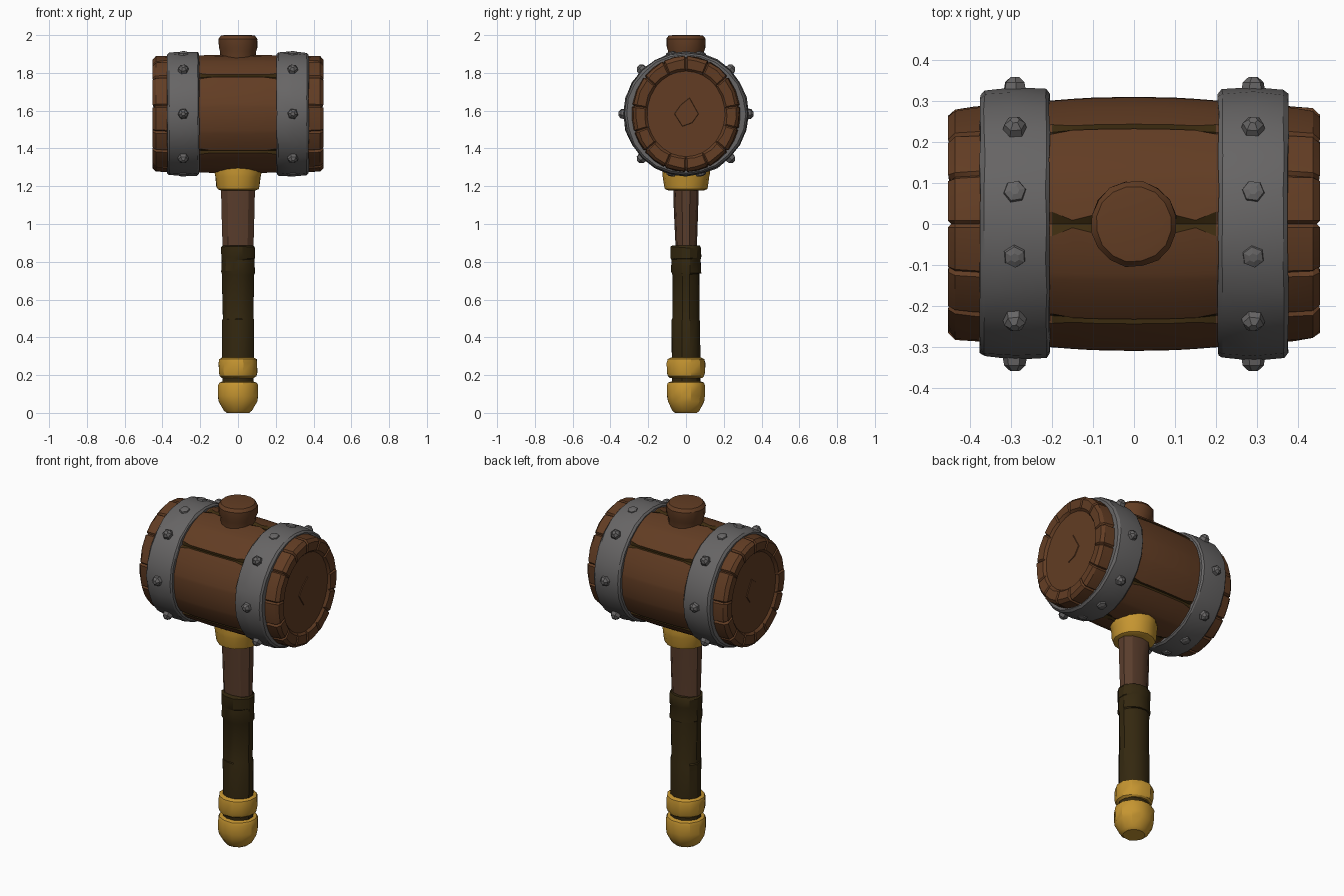
import bpy, bmesh, math, random
from mathutils import Matrix, Vector

if "Cube" in bpy.data.objects:
    bpy.data.objects.remove(bpy.data.objects["Cube"])

random.seed(4)
CZ = 1.583  # height of the head's axis


def material(name, rgb):
    m = bpy.data.materials.new(name)
    m.diffuse_color = (*rgb, 1)
    m.use_nodes = True
    m.node_tree.nodes["Principled BSDF"].inputs["Base Color"].default_value = m.diffuse_color
    return m


WOOD = material("barrel wood", (0.122, 0.046, 0.017))
HANDLE = material("handle wood", (0.100, 0.046, 0.025))
WRAP = material("dark leather", (0.034, 0.021, 0.005))
STAIN = material("seam stain", (0.045, 0.024, 0.005))
GOLD = material("gold", (0.56, 0.30, 0.030))
IRON = material("iron", (0.135, 0.130, 0.130))


def finish(name, bm, mats, angle=30):
    bmesh.ops.recalc_face_normals(bm, faces=bm.faces)
    me = bpy.data.meshes.new(name)
    bm.to_mesh(me)
    bm.free()
    for m in mats:
        me.materials.append(m)
    ob = bpy.data.objects.new(name, me)
    bpy.context.collection.objects.link(ob)
    bpy.ops.object.select_all(action='DESELECT')
    ob.select_set(True)
    bpy.context.view_layer.objects.active = ob
    bpy.ops.object.shade_smooth_by_angle(angle=math.radians(angle))
    return ob


def bridge(bm, a, b):
    n = len(a)
    return [bm.faces.new((a[i], a[(i + 1) % n], b[(i + 1) % n], b[i])) for i in range(n)]


def upright(name, profile, mat, sides=12, jitter=0.002, tilt=0.0):
    """Turned part about z; profile rows are (z, x radius, y radius)."""
    bm = bmesh.new()
    rings = []
    for k, (z, rx, ry) in enumerate(profile):
        slope = tilt * (-1) ** k if 0 < k < len(profile) - 1 else 0
        ring = []
        for i in range(sides):
            a = 2 * math.pi * (i + 0.5) / sides
            j = random.uniform(-jitter, jitter)
            ring.append(bm.verts.new(((rx + j) * math.cos(a), (ry + j) * math.sin(a),
                                      z + slope * math.cos(a + k))))
        rings.append(ring)
    for a, b in zip(rings, rings[1:]):
        bridge(bm, a, b)
    bm.faces.new(rings[0])
    bm.faces.new(rings[-1])
    return finish(name, bm, [mat])


# Barrel head: staves with grooved seams, notched rims and sunken ends
SEAMS = (40, 90, 140, 220, 270, 320)
NOTCHES = (8, 40, 65, 90, 115, 140, 172, 198, 220, 247, 270, 295, 320, 345)
HALF = [(0.0, .310, .313), (0.10, .308, .313), (0.15, .305, .312), (0.20, .301, .311),
        (0.30, .294, .309), (0.39, .286, .307), (0.435, .281, .304), (0.452, .264, .287),
        (0.449, .218, .238), (0.436, .206, .226)]


def barrel():
    columns = []  # (angle, seam offset sign, is groove centre, notch degrees)
    for n, d in enumerate(NOTCHES):
        nxt = NOTCHES[(n + 1) % len(NOTCHES)]
        span = (nxt - d) % 360
        columns += [(d, -1, False, d), (d, 0, True, d), (d, 1, False, d)]
        columns += [(d + span / 2, 0, False, None)]
    profile = [(-x, a, b, k) for k, (x, a, b) in reversed(list(enumerate(HALF)))][:-1]
    profile += [(x, a, b, k) for k, (x, a, b) in enumerate(HALF)]
    bm = bmesh.new()
    rings = []
    for x, ry, rz, k in profile:
        ring = []
        for d, side, centre, notch in columns:
            w = 0.028
            if notch in (90, 270):
                w = (0.03, 0.07, 0.03, 0.10)[k] if k < 4 else 0.03
            elif notch in SEAMS and k == 3:
                w = 0.06
            a = math.radians(d) + side * w
            depth = 0.0
            if centre and (notch in SEAMS or k in (5, 6, 7, 8)):
                depth = 0.010 if k < 9 else 0.0
            dx = -0.008 * math.copysign(1, x) if centre and k in (7, 8) else 0
            chip = random.uniform(-.003, .003) if k in (6, 7, 8) else 0
            ring.append(bm.verts.new((x + dx, (ry - depth + chip) * math.cos(a),
                                      CZ + (rz - depth + chip) * math.sin(a))))
        rings.append(ring)
    count = len(columns)
    for r in range(len(rings) - 1):
        middle = max(profile[r][3], profile[r + 1][3]) <= 3
        for i, f in enumerate(bridge(bm, rings[r], rings[r + 1])):
            pair = (columns[i], columns[(i + 1) % count])
            if middle and pair[0][3] == pair[1][3] and pair[0][3] in SEAMS:
                f.material_index = 1
    bm.faces.new(rings[0])
    bm.faces.new(rings[-1])
    return finish("barrel_head", bm, [WOOD, STAIN], 25)


barrel()

# Thin split-wood chip in the centre of each end
for s, side in ((-1, "left"), (1, "right")):
    bm = bmesh.new()
    outline = [(-.065, .0), (-.02, -.07), (.035, -.05), (.07, .0), (.02, .09), (-.03, .05)]
    inner = [bm.verts.new((s * 0.430, y, CZ + z)) for y, z in outline]
    outer = [bm.verts.new((s * 0.440, y * .92, CZ + z * .92)) for y, z in outline]
    bridge(bm, inner, outer)
    bm.faces.new(inner)
    bm.faces.new(outer)
    finish(side + "_end_chip", bm, [WOOD])

# Iron bands with rivets
BAND = [(.205, .290), (.205, .318), (.214, .326), (.290, .331), (.364, .324),
        (.375, .314), (.375, .280)]
RIVETS = [(d, 0.030) for d in (0, 45, 135, 180, 225, 315)]
RIVETS += [(d, 0.012) for d in (76, 104, 256, 284)]
for s, side in ((-1, "left"), (1, "right")):
    bm = bmesh.new()
    rings = []
    for x, r in BAND:
        ring = []
        for i in range(24):
            a = 2 * math.pi * i / 24
            rr = r + random.uniform(-.003, .003)
            ring.append(bm.verts.new((s * (x + random.uniform(-.002, .002)),
                                      rr * math.cos(a), CZ + rr * math.sin(a))))
        rings.append(ring)
    for k in range(len(rings)):
        bridge(bm, rings[k], rings[(k + 1) % len(rings)])
    finish(side + "_band", bm, [IRON], 25)

    bm = bmesh.new()
    for d, h in RIVETS:
        a = math.radians(d)
        out = Vector((0, math.cos(a), math.sin(a)))
        turn = out.to_track_quat('Z', 'Y').to_matrix().to_4x4()
        spin = Matrix.Rotation(random.uniform(0, 1), 4, 'Z')
        for lo, hi, r1, r2 in ((-.012, h * .55, .031, .026), (h * .55, h, .026, .011)):
            place = Matrix.Translation(Vector((s * .29, 0, CZ)) + out * (.328 + (lo + hi) / 2))
            bmesh.ops.create_cone(bm, cap_ends=True, segments=6, radius1=r1, radius2=r2,
                                  depth=hi - lo, matrix=place @ turn @ spin)
    finish(side + "_rivets", bm, [IRON], 15)

# Peg where the handle comes through the head
upright("top_peg", [(1.86, .093, .093), (1.915, .096, .096), (1.935, .104, .104),
                    (1.98, .105, .105), (1.997, .092, .092), (2.0, .07, .07)], WOOD, 16)

# Handle shaft
upright("handle_shaft", [(.80, .084, .056), (.90, .087, .058), (1.08, .092, .065),
                         (1.30, .096, .070)], HANDLE, 10)

# Leather grip with overlapping turns
upright("leather_grip", [(.10, .085, .078), (.29, .086, .078), (.49, .088, .077),
                         (.50, .083, .073), (.735, .088, .073), (.745, .092, .083),
                         (.81, .089, .079), (.822, .092, .083), (.875, .093, .084),
                         (.885, .084, .075)], WRAP, 12, .0015, .006)

# Gold fittings
upright("upper_collar", [(1.178, .095, .095), (1.185, .112, .112), (1.20, .117, .117),
                         (1.25, .122, .122), (1.27, .126, .126), (1.31, .122, .122)], GOLD, 14)
upright("lower_collar", [(.186, .088, .088), (.194, .101, .098), (.215, .106, .104),
                         (.265, .106, .104), (.284, .102, .100), (.292, .088, .084)], GOLD, 12)
upright("pommel", [(0, .060, .060), (.012, .076, .075), (.06, .104, .098), (.09, .109, .104),
                   (.145, .109, .104), (.160, .101, .098), (.166, .085, .082)], GOLD, 12)
